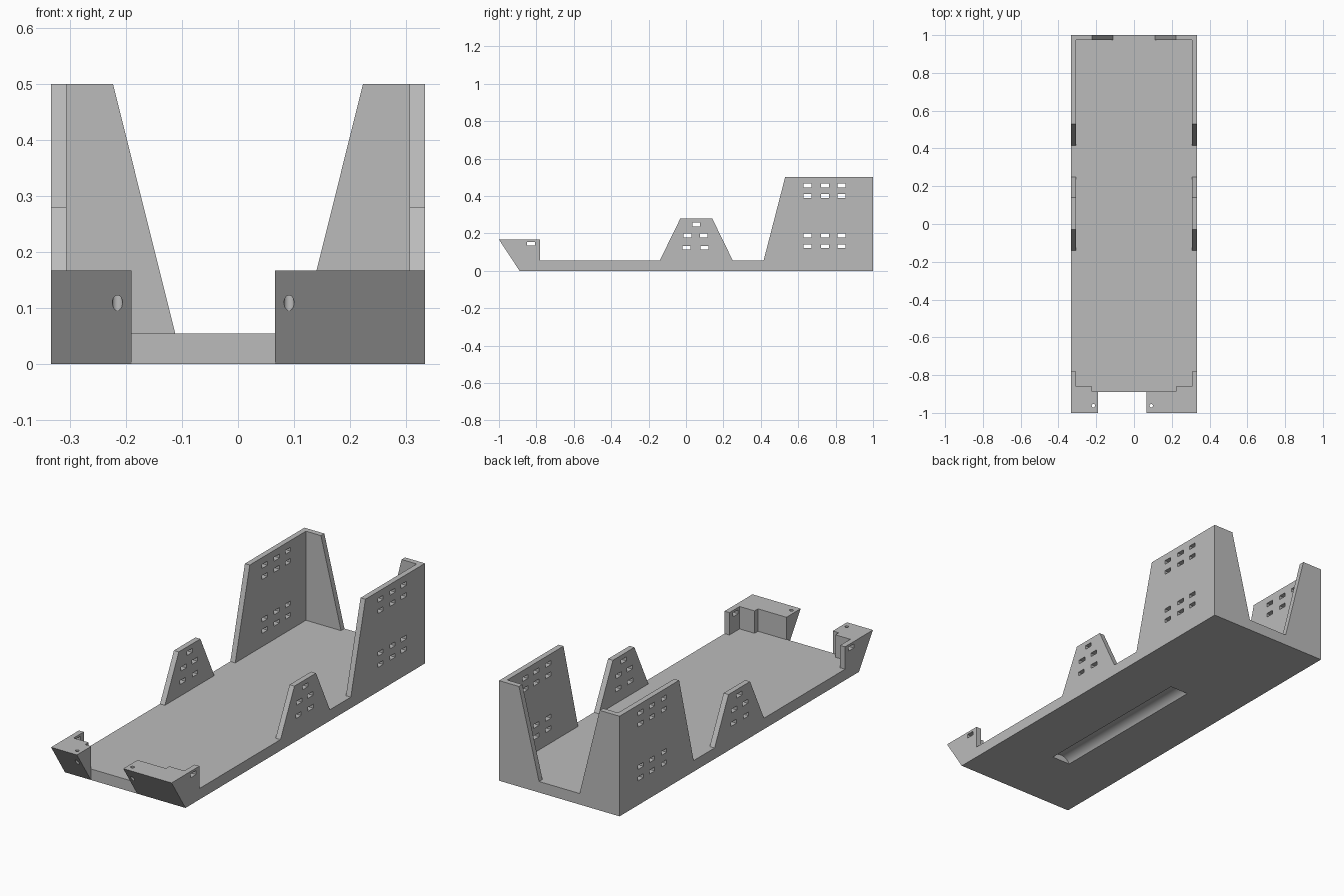
import bpy, bmesh, math

cube = bpy.data.objects.get("Cube")
if cube:
    bpy.data.objects.remove(cube, do_unlink=True)

W, T, FLOOR, LIP = 0.333, 0.027, 0.055, 0.167   # half width, wall, floor top, front top
FRONT, NOSE = -0.89, -1.0                       # floor front edge, overhang tip

grey = bpy.data.materials.new("plain_grey")
grey.use_nodes = True
grey.diffuse_color = (0.5, 0.5, 0.5, 1)
grey.node_tree.nodes["Principled BSDF"].inputs["Base Color"].default_value = (0.5, 0.5, 0.5, 1)


def add_prism(bm, axis, outline, start, end):
    """Extrude a 2D outline along an axis; the outline uses the other two axes in order."""
    def place(p, d):
        return {"x": (d, *p), "y": (p[0], d, p[1]), "z": (*p, d)}[axis]
    verts = [bm.verts.new(place(p, start)) for p in outline]
    face = bm.faces.new(verts)
    moved = bmesh.ops.extrude_face_region(bm, geom=[face])["geom"]
    shift = place((0, 0), end - start)
    bmesh.ops.translate(bm, vec=shift, verts=[v for v in moved if isinstance(v, bmesh.types.BMVert)])


def rect(u, v, du, dv):
    return [(u - du, v - dv), (u + du, v - dv), (u + du, v + dv), (u - du, v + dv)]


def make(name, *prisms):
    bm = bmesh.new()
    for p in prisms:
        add_prism(bm, *p)
    bmesh.ops.recalc_face_normals(bm, faces=bm.faces)
    mesh = bpy.data.meshes.new(name)
    bm.to_mesh(mesh)
    bm.free()
    mesh.materials.append(grey)
    obj = bpy.data.objects.new(name, mesh)
    bpy.context.collection.objects.link(obj)
    return obj


def combine(body, other, operation):
    mod = body.modifiers.new(operation.lower(), "BOOLEAN")
    mod.operation, mod.solver, mod.object = operation, "EXACT", other
    bpy.context.view_layer.objects.active = body
    bpy.ops.object.modifier_apply(modifier=mod.name)
    bpy.data.objects.remove(other, do_unlink=True)


# Floor plate
tray = make("mounting_tray", ("z", [(-W, FRONT), (W, FRONT), (W, 1), (-W, 1)], 0, FLOOR))

# Side walls: front lip, middle tab and tall rear panel in one outline
side = [(FRONT, 0), (1, 0), (1, 0.5), (0.53, 0.5), (0.415, FLOOR), (0.25, FLOOR),
        (0.14, 0.28), (-0.03, 0.28), (-0.14, FLOOR), (-0.78, FLOOR), (-0.78, LIP), (NOSE, LIP)]
for s in (-1, 1):
    combine(tray, make("side_wall", ("x", side, s * W, s * (W - T))), "UNION")

# Back wall with a wide V opening
back = [(-W, 0), (W, 0), (W, 0.5), (0.223, 0.5), (0.112, FLOOR),
        (-0.112, FLOOR), (-0.223, 0.5), (-W, 0.5)]
combine(tray, make("back_wall", ("y", back, 1 - T, 1)), "UNION")

# Slanted front blocks, stepped on the inside
def wedge(rear):
    return [(FRONT, 0), (rear, 0), (rear, LIP), (NOSE, LIP)]

for s, inner in ((-1, 0.19), (1, 0.066)):
    combine(tray, make("front_block", ("x", wedge(-0.86), s * W, s * 0.223)), "UNION")
    combine(tray, make("front_block_tip", ("x", wedge(-0.887), s * W, s * inner)), "UNION")

# Slots through both side walls
slots = [(y, z) for y in (0.649, 0.744, 0.832) for z in (0.456, 0.4, 0.188, 0.131)]
slots += [(0.055, 0.247), (0.008, 0.188), (0.095, 0.188), (0.002, 0.123), (0.098, 0.123), (-0.828, 0.145)]
cuts = [("x", rect(y, z, 0.021, 0.01), s * (W + 0.02), s * (W - T - 0.02))
        for y, z in slots for s in (-1, 1)]

# Round screw holes down through the front blocks
for x in (-0.215, 0.091):
    ring = [(x + 0.009 * math.cos(a * math.tau / 24), -0.962 + 0.009 * math.sin(a * math.tau / 24))
            for a in range(24)]
    cuts.append(("z", ring, 0.03, 0.2))

# Rounded groove under the floor
half, depth = 0.051, 0.03
radius = (half ** 2 + depth ** 2) / (2 * depth)
spread = math.asin(half / radius)
arc = [(radius * math.sin(a), radius * math.cos(a) - radius + depth)
       for a in (spread * (i / 10 - 1) for i in range(21))]
cuts.append(("y", [(-half, -0.02)] + arc + [(half, -0.02)], -0.545, 0.337))
combine(tray, make("cutters", *cuts), "DIFFERENCE")

# Tidy flat areas and shade
bm = bmesh.new()
bm.from_mesh(tray.data)
bmesh.ops.remove_doubles(bm, verts=bm.verts, dist=0.00001)
bmesh.ops.dissolve_limit(bm, angle_limit=math.radians(0.5), verts=bm.verts, edges=bm.edges)
bm.to_mesh(tray.data)
bm.free()
bpy.ops.object.select_all(action="DESELECT")
tray.select_set(True)
bpy.context.view_layer.objects.active = tray
bpy.ops.object.shade_smooth_by_angle(angle=math.radians(30))
